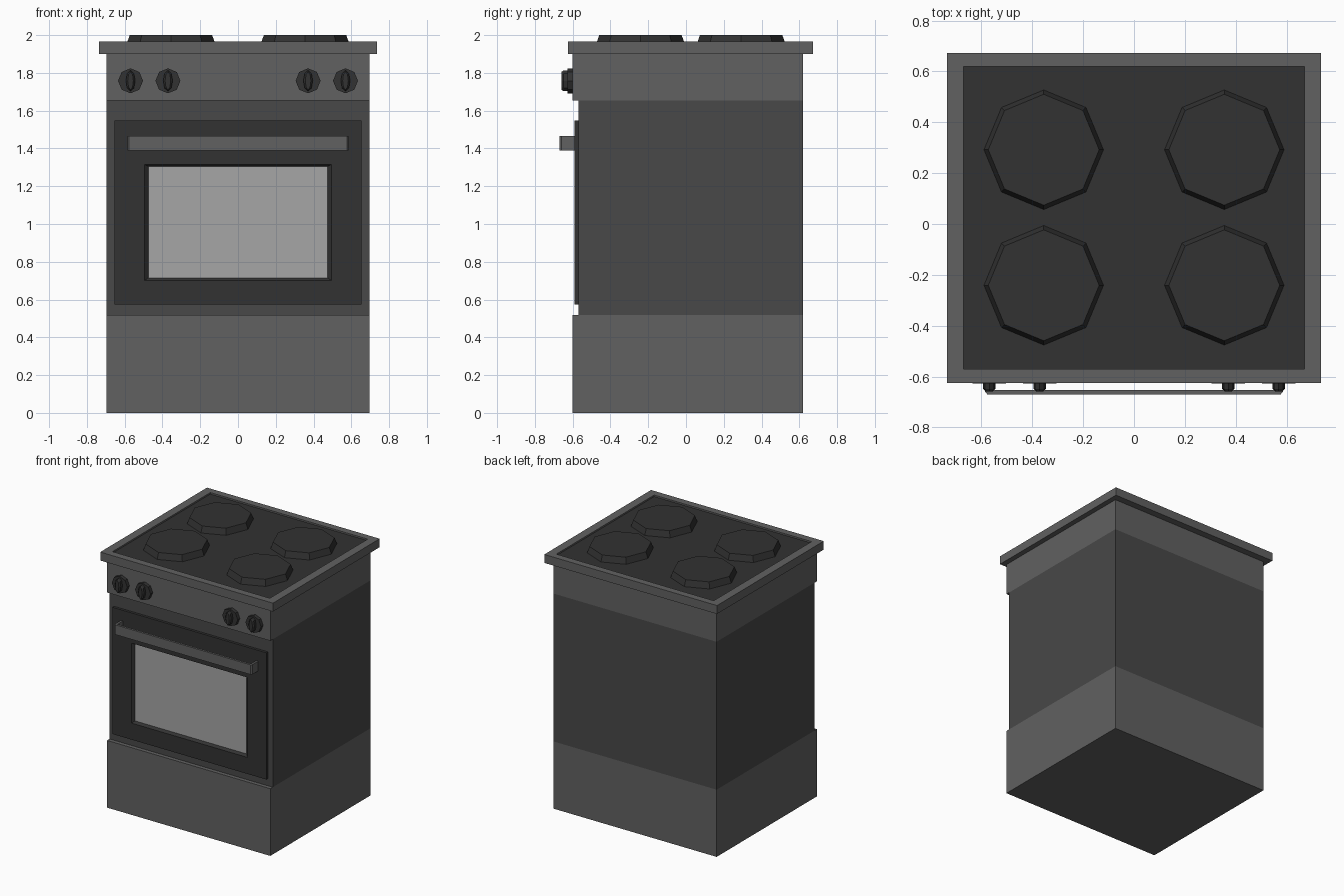
import bpy, bmesh
from math import cos, sin, pi

if "Cube" in bpy.data.objects:
    bpy.data.objects.remove(bpy.data.objects["Cube"])


def mat(name, v):
    m = bpy.data.materials.new(name)
    m.diffuse_color = (v, v, v, 1)
    m.use_nodes = True
    m.node_tree.nodes["Principled BSDF"].inputs["Base Color"].default_value = m.diffuse_color
    return m


LIGHT = mat("light_grey", 0.12)
MID = mat("mid_grey", 0.065)
DARK = mat("dark_grey", 0.032)
GLASS = mat("glass_grey", 0.38)


def loft(name, loops, material, cap_material=None):
    """Skin a stack of equal-length point loops and cap both ends."""
    bm = bmesh.new()
    rings = [[bm.verts.new(p) for p in loop] for loop in loops]
    for a, b in zip(rings, rings[1:]):
        n = len(a)
        for i in range(n):
            j = (i + 1) % n
            bm.faces.new((a[i], a[j], b[j], b[i]))
    bm.faces.new(rings[0][::-1])
    cap = bm.faces.new(rings[-1])
    if cap_material:
        cap.material_index = 1
    bmesh.ops.recalc_face_normals(bm, faces=bm.faces)
    me = bpy.data.meshes.new(name)
    bm.to_mesh(me)
    bm.free()
    me.materials.append(material)
    if cap_material:
        me.materials.append(cap_material)
    ob = bpy.data.objects.new(name, me)
    bpy.context.collection.objects.link(ob)
    return ob


def flat_rect(x, y0, y1, z):
    return [(-x, y0, z), (x, y0, z), (x, y1, z), (-x, y1, z)]


def front_rect(x, z0, z1, y):
    return [(-x, y, z0), (x, y, z0), (x, y, z1), (-x, y, z1)]


def flat_octagon(cx, cy, r, z):
    return [(cx + r * cos(i * pi / 4), cy + r * sin(i * pi / 4), z) for i in range(8)]


def front_octagon(cx, cz, rx, rz, y):
    return [(cx + rx * cos(i * pi / 4), y, cz + rz * sin(i * pi / 4)) for i in range(8)]


# Cabinet: drawer base, oven body, control panel
for name, y0, z0, z1, m in (("drawer_base", -0.60, 0, 0.517, LIGHT),
                            ("oven_body", -0.57, 0.517, 1.655, MID),
                            ("control_panel", -0.60, 1.655, 1.90, LIGHT)):
    loft(name, [flat_rect(0.695, y0, 0.62, z) for z in (z0, z1)], m)

# Overhanging cooktop with a shallow dark recess
loft("cooktop", [flat_rect(0.735, -0.625, 0.673, 1.90),
                 flat_rect(0.735, -0.625, 0.673, 1.965),
                 flat_rect(0.67, -0.57, 0.62, 1.965),
                 flat_rect(0.67, -0.57, 0.62, 1.953)], LIGHT, DARK)

# Hot plates
for cx in (-0.355, 0.355):
    for cy in (-0.241, 0.292):
        loft("hot_plate", [flat_octagon(cx, cy, 0.235, 1.953),
                           flat_octagon(cx, cy, 0.218, 2.0)], DARK)

# Oven door with bevelled window opening
loft("oven_door", [front_rect(0.655, 0.573, 1.548, -0.569),
                   front_rect(0.655, 0.573, 1.548, -0.59),
                   front_rect(0.495, 0.70, 1.315, -0.59),
                   front_rect(0.475, 0.715, 1.305, -0.572)], DARK, GLASS)

# Door handle: thin U-shaped strap with chamfered corners
half = [(0.585, -0.589), (0.585, -0.66), (0.577, -0.67)]
inner = [(0.568, -0.653), (0.568, -0.589)]
right = half
left = [(-x, y) for x, y in half[::-1]]
profile = right + left + [(-x, y) for x, y in inner[::-1]] + inner
loft("door_handle", [[(x, y, z) for x, y in profile] for z in (1.39, 1.465)], LIGHT)

# Control knobs: octagonal disc and slim grip
for cx in (-0.569, -0.371, 0.371, 0.569):
    loft("knob_disc", [front_octagon(cx, 1.758, 0.066, 0.066, y)
                       for y in (-0.599, -0.627)], DARK)
    loft("knob_grip", [front_octagon(cx, 1.758, 0.025, 0.055, -0.626),
                       front_octagon(cx, 1.758, 0.025, 0.055, -0.648),
                       front_octagon(cx, 1.758, 0.015, 0.048, -0.658)], DARK)
